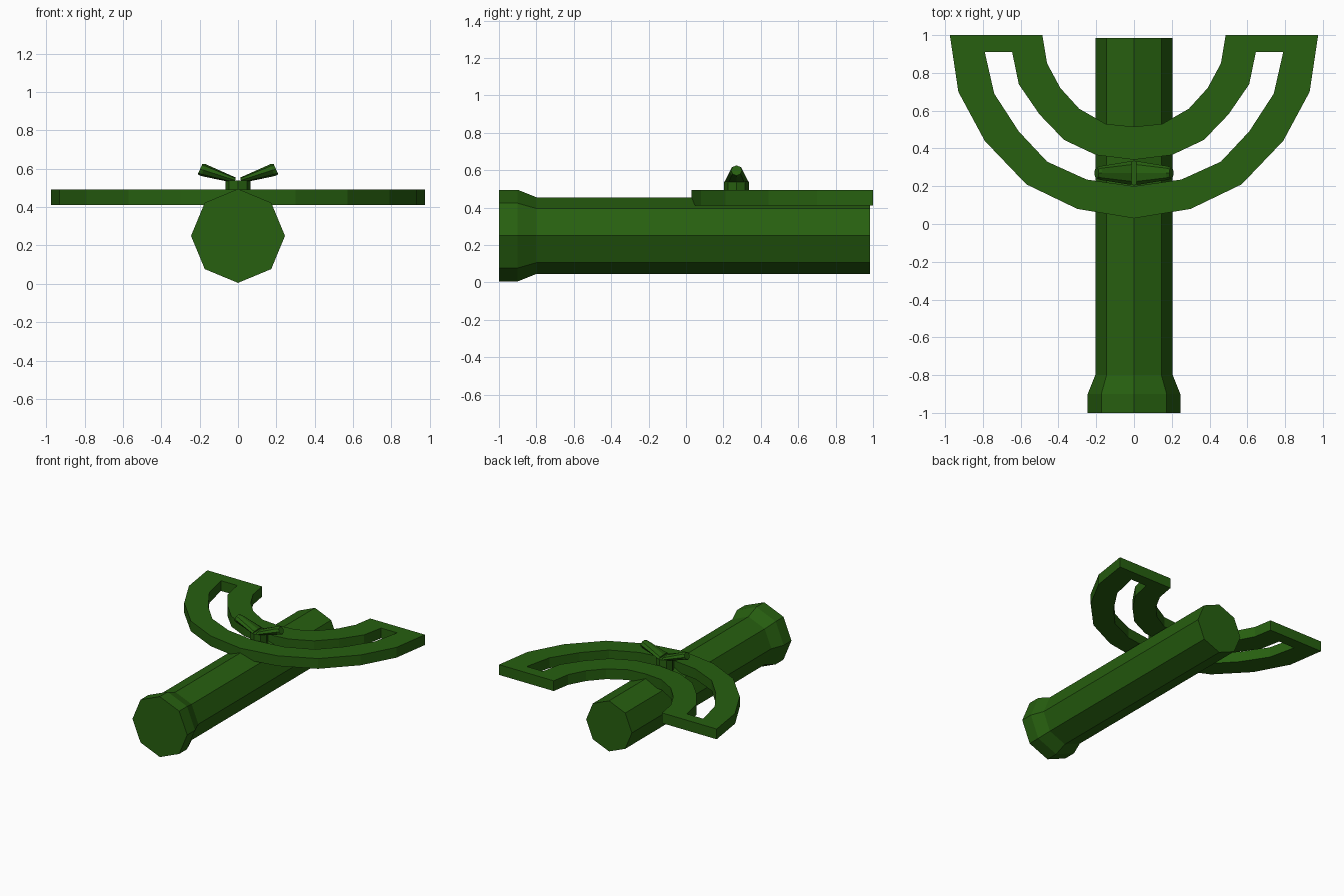
import bpy, bmesh
from math import sin, cos, pi
from mathutils import Vector

if "Cube" in bpy.data.objects:
    bpy.data.objects.remove(bpy.data.objects["Cube"])

green = bpy.data.materials.new("dark_green")
green.diffuse_color = (0.02, 0.115, 0.005, 1)
green.use_nodes = True
green.node_tree.nodes["Principled BSDF"].inputs["Base Color"].default_value = green.diffuse_color


def finish(name, bm):
    bmesh.ops.remove_doubles(bm, verts=bm.verts, dist=1e-5)
    bmesh.ops.recalc_face_normals(bm, faces=bm.faces)
    me = bpy.data.meshes.new(name)
    bm.to_mesh(me)
    bm.free()
    ob = bpy.data.objects.new(name, me)
    bpy.context.collection.objects.link(ob)
    me.materials.append(green)
    return ob


def loft(bm, sections):
    """Skin rings of (centre, u axis, v axis) with eight sides and cap the ends."""
    rings = []
    for c, u, v in sections:
        c, u, v = Vector(c), Vector(u), Vector(v)
        rings.append([bm.verts.new(c + u * cos(i * pi / 4) + v * sin(i * pi / 4))
                      for i in range(8)])
    for a, b in zip(rings, rings[1:]):
        for i in range(8):
            j = (i + 1) % 8
            bm.faces.new((a[i], a[j], b[j], b[i]))
    bm.faces.new(rings[0])
    bm.faces.new(rings[-1])


# Octagonal tube with a flared front end
bm = bmesh.new()
loft(bm, [((0, y, 0.25), (r, 0, 0), (0, 0, r)) for y, r in
          [(-1, 0.245), (-0.9, 0.245), (-0.8, 0.205), (0.985, 0.205)]])
finish("tube", bm)

# Curved bracket: two nested arcs joined at their tips, with a slot between
outer = [(0, 0.03), (0.30, 0.08), (0.57, 0.21), (0.79, 0.44), (0.93, 0.70), (0.975, 1)]
slot_out = [(0, 0.20), (0.25, 0.235), (0.46, 0.33), (0.61, 0.49), (0.74, 0.69), (0.79, 0.91)]
slot_in = [(0, 0.34), (0.20, 0.365), (0.37, 0.445), (0.50, 0.58), (0.61, 0.74), (0.645, 0.91)]
inner = [(0, 0.515), (0.15, 0.53), (0.29, 0.61), (0.39, 0.72), (0.46, 0.85), (0.485, 1)]
bm = bmesh.new()
for s in (1, -1):
    quads = [(outer[-1], slot_out[-1], slot_in[-1], inner[-1])]
    for a, b in ((outer, slot_out), (slot_in, inner)):
        quads += [(a[i], a[i + 1], b[i + 1], b[i]) for i in range(5)]
    for q in quads:
        bm.faces.new([bm.verts.new((s * x, y, 0.41)) for x, y in q])
bmesh.ops.remove_doubles(bm, verts=bm.verts, dist=1e-5)
top = bmesh.ops.extrude_face_region(bm, geom=bm.faces[:], use_keep_orig=True)
bmesh.ops.translate(bm, vec=(0, 0, 0.083),
                    verts=[g for g in top["geom"] if isinstance(g, bmesh.types.BMVert)])
finish("curved_bracket", bm)

# Wing nut: short post and two raised wings
bm = bmesh.new()
loft(bm, [((0, 0.27, z), (0.066, 0, 0), (0, 0.066, 0)) for z in (0.43, 0.54)])
finish("nut_post", bm)
for s, side in ((1, "right"), (-1, "left")):
    bm = bmesh.new()
    loft(bm, [((s * 0.015, 0.27, 0.54), (0, 0.063, 0), (-s * 0.004, 0, 0.014)),
              ((s * 0.18, 0.27, 0.593), (0, 0.036, 0), (-s * 0.011, 0, 0.031)),
              ((s * 0.198, 0.27, 0.598), (0, 0.029, 0), (-s * 0.012, 0, 0.027))])
    finish(side + "_nut_wing", bm)
